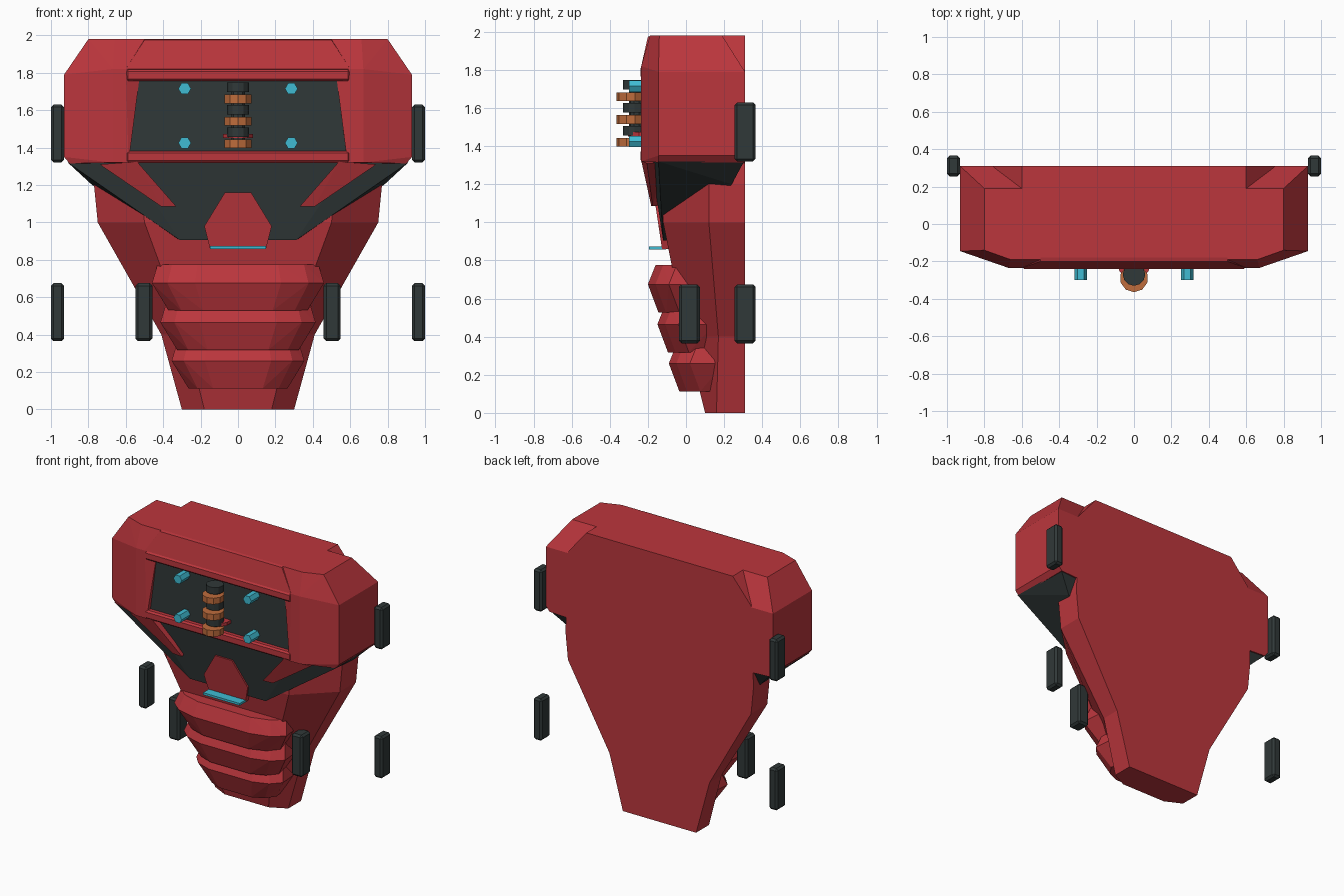
import bpy, bmesh, math
from mathutils import Matrix

cube = bpy.data.objects.get("Cube")
if cube:
    bpy.data.objects.remove(cube, do_unlink=True)


def material(name, rgb):
    m = bpy.data.materials.new(name)
    m.use_nodes = True
    m.diffuse_color = (*rgb, 1)
    m.node_tree.nodes["Principled BSDF"].inputs["Base Color"].default_value = (*rgb, 1)
    return m


RED = material("armor red", (0.50, 0.037, 0.046))
DARK = material("dark metal", (0.03, 0.04, 0.04))
CYAN = material("cyan", (0.05, 0.50, 0.65))
ORANGE = material("copper orange", (0.52, 0.15, 0.045))


def finish(name, bm, mat):
    bmesh.ops.recalc_face_normals(bm, faces=bm.faces)
    me = bpy.data.meshes.new(name)
    bm.to_mesh(me)
    bm.free()
    me.materials.append(mat)
    ob = bpy.data.objects.new(name, me)
    bpy.context.collection.objects.link(ob)
    return ob


def hull(name, pts, mat, sides=(1, -1), together=True):
    """Convex block; mirrored into one solid or into a left and right pair."""
    groups = [sides] if together else [(s,) for s in sides]
    for group in groups:
        bm = bmesh.new()
        for s in group:
            for x, y, z in pts:
                bm.verts.new((s * x, y, z))
        res = bmesh.ops.convex_hull(bm, input=bm.verts)
        unused = [v for v in bm.verts if not v.link_faces]
        bmesh.ops.delete(bm, geom=unused, context='VERTS')
        bmesh.ops.dissolve_limit(bm, angle_limit=0.02, verts=bm.verts, edges=bm.edges)
        label = name if together else ("left_" if group[0] > 0 else "right_") + name
        finish(label, bm, mat)


def box(name, centre, size, mat, bevel=0.0):
    bm = bmesh.new()
    bmesh.ops.create_cube(bm, size=1)
    bmesh.ops.scale(bm, vec=size, verts=bm.verts)
    bmesh.ops.translate(bm, vec=centre, verts=bm.verts)
    if bevel:
        bmesh.ops.bevel(bm, geom=bm.edges[:], offset=bevel, segments=1, affect='EDGES')
    return finish(name, bm, mat)


def cylinder(name, centre, radius, depth, sides, mat, rot=Matrix()):
    bm = bmesh.new()
    bmesh.ops.create_cone(bm, cap_ends=True, segments=sides, radius1=radius,
                          radius2=radius, depth=depth, matrix=rot)
    bmesh.ops.translate(bm, vec=centre, verts=bm.verts)
    return finish(name, bm, mat)


# Tapered torso: z, front half width, front y, side half width, side y
BACK = 0.31
bm = bmesh.new()
rings = []
for z, f, yf, w, ym in ((0, .18, .10, .30, .16), (.4, .28, 0, .41, .17),
                        (1.0, .5, -.12, .75, .12), (1.2, .52, -.12, .77, .12),
                        (1.8, .52, -.12, .75, .12), (1.98, .45, -.12, .60, .12)):
    half = [(f, yf), (w, ym), (w, BACK)]
    ring = half + [(-x, y) for x, y in reversed(half)]
    rings.append([bm.verts.new((x, y, z)) for x, y in ring])
for a, b in zip(rings, rings[1:]):
    for i in range(6):
        j = (i + 1) % 6
        bm.faces.new((a[i], a[j], b[j], b[i]))
bm.faces.new(rings[0])
bm.faces.new(rings[-1])
finish("torso", bm, RED)

# Chamfered shoulder blocks
hull("shoulder", [
    (.50, -.19, 1.98), (.66, -.19, 1.98), (.80, -.14, 1.98), (.80, .19, 1.98), (.50, .19, 1.98),
    (.60, -.235, 1.82), (.67, -.235, 1.82), (.93, -.145, 1.79), (.93, BACK, 1.79), (.60, BACK, 1.79),
    (.585, -.235, 1.32), (.67, -.235, 1.32), (.93, -.145, 1.35), (.90, -.145, 1.315),
    (.93, BACK, 1.35), (.90, BACK, 1.315), (.585, BACK, 1.30)], RED, together=False)

# Slanted header above the window
hull("chest_header", [(.5, -.18, 1.98), (.5, -.2, 1.975), (.6, -.235, 1.82), (.6, -.1, 1.78),
                      (.5, BACK, 1.98), (.5, BACK, 1.78)], RED)

# Recessed window with rails
box("window_panel", (0, -.15, 1.565), (1.18, .1, .44), DARK)
for label, z in (("upper", 1.787), ("lower", 1.35)):
    box(label + "_window_rail", (0, -.19, z), (1.2, .1, .064), RED, .012)

# Dark midriff under the chest
hull("midriff", [(.6, -.185, 1.33), (.91, -.145, 1.32), (.31, -.12, .905), (.30, 0, .905),
                 (.90, .305, 1.32), (.78, .24, 1.2), (.76, .15, 1.2)], DARK)

# Red fangs below the chest
hull("chest_fang", [(.54, -.235, 1.325), (.74, -.205, 1.31), (.33, -.182, 1.085), (.41, -.175, 1.085),
                    (.54, -.12, 1.32), (.74, -.12, 1.31), (.35, -.12, 1.09)],
     RED, together=False)

# Emblem plate that follows the slope of the midriff
plate = []
for x, z in ((.07, 1.16), (.18, .98), (.15, .86)):
    y = -.12 - .15 * (z - .9)
    plate += [(x, y - .012, z), (x, y + .04, z)]
hull("belly_plate", plate, RED)
box("belly_light", (0, -.15, .865), (.30, .09, .016), CYAN)

# Three stacked belly segments, each bulging at its middle
for i, (w, top, yf, yb) in enumerate(((.46, .775, -.20, .07), (.415, .565, -.15, .15),
                                      (.355, .36, -.09, .20))):
    pts = []
    for dz, dw, inset in ((0, .03, .04), (-.1, 0, 0), (-.247, .09, .055)):
        hw, z = w - dw, top + dz
        pts += [(hw * .5, yf + inset, z), (hw * .82, yf + inset + .04, z),
                (hw, yf + inset + .11, z), (hw * .96, yb - inset, z)]
    hull("belly_segment_%d" % (i + 1), pts, RED)

# Window bolts
turn = Matrix.Rotation(math.pi / 2, 4, 'X') @ Matrix.Rotation(math.pi / 6, 4, 'Z')
for x in (-.285, .285):
    for z in (1.425, 1.715):
        cylinder("window_bolt", (x, -.245, z), .034, .11, 6, CYAN, turn)

# Coil column of alternating discs
for i in range(3):
    drop = i * .12
    cylinder("coil_spacer", (0, -.27, 1.722 - drop), .06, .05, 12, DARK)
    cylinder("coil_ring", (0, -.29, 1.66 - drop), .075, .046, 10, ORANGE)
cylinder("coil_core", (0, -.26, 1.57), .04, .3, 10, DARK)
cylinder("coil_collar", (0, -.22, 1.462), .085, .024, 10, RED)

# Bevelled side pads
for s, side in ((1, "left"), (-1, "right")):
    for label, x, y, z, wide in (("upper", .965, .31, 1.475, .07), ("lower", .965, .31, .52, .07),
                                 ("front", .503, .018, .52, .09)):
        box("%s_%s_pad" % (side, label), (s * x, y, z), (wide, .11, .31), DARK, .014)
